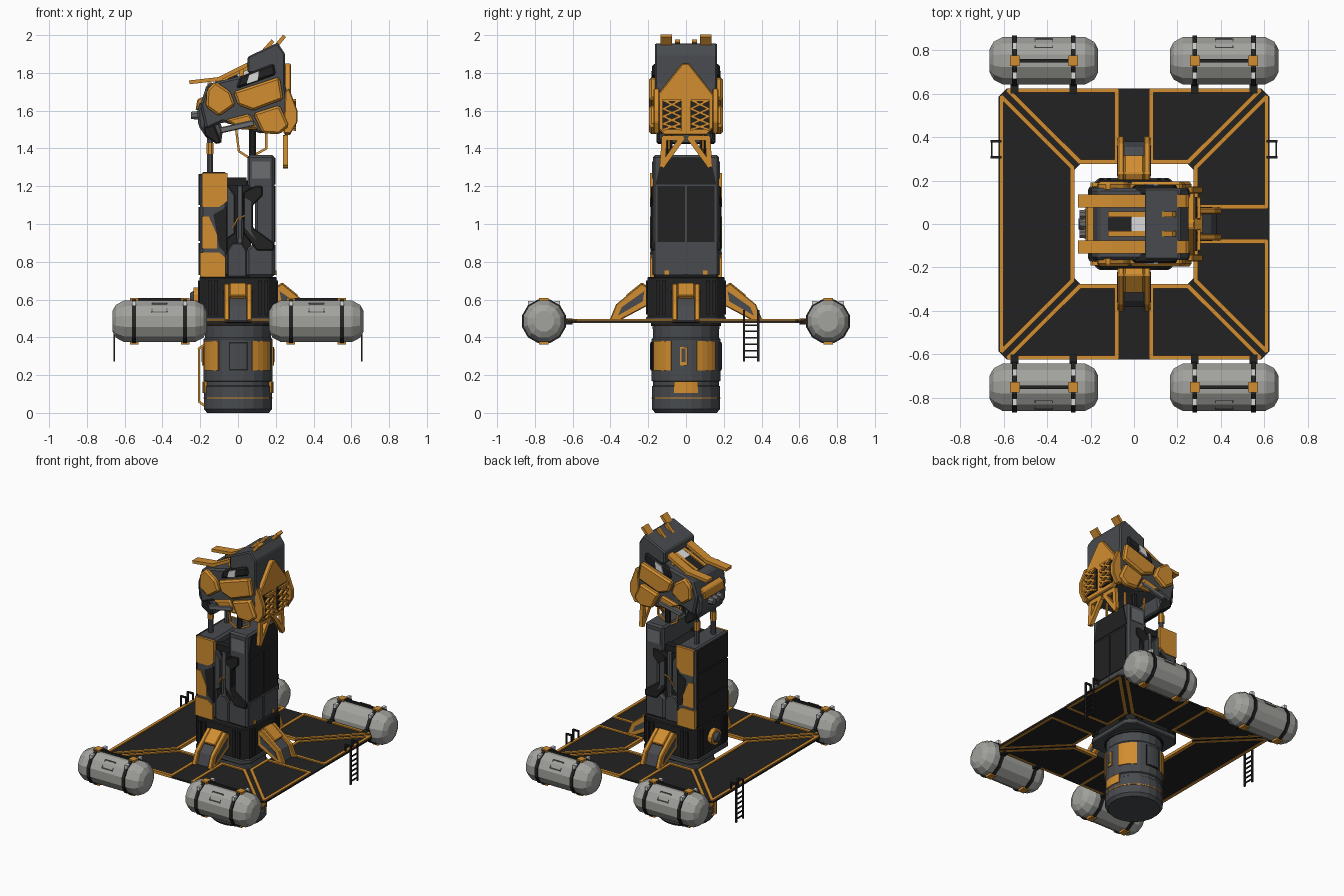
import bpy, bmesh, math
from mathutils import Vector

def material(name, r, g, b):
    m = bpy.data.materials.new(name)
    m.diffuse_color = (r, g, b, 1)
    return m

ORANGE = material("orange", 0.64, 0.27, 0.03)
BLACK = material("black", 0.016, 0.016, 0.017)
GREY = material("dark_grey", 0.065, 0.07, 0.077)
TANK = material("light_grey", 0.36, 0.36, 0.34)
WHITE = material("white", 0.7, 0.7, 0.7)
MID = material("mid_grey", 0.15, 0.155, 0.16)

def finish(name, bm, mat, bevel=0):
    bmesh.ops.recalc_face_normals(bm, faces=bm.faces)
    me = bpy.data.meshes.new(name)
    bm.to_mesh(me)
    bm.free()
    me.materials.append(mat)
    ob = bpy.data.objects.new(name, me)
    bpy.context.collection.objects.link(ob)
    if bevel:
        mod = ob.modifiers.new("bevel", 'BEVEL')
        mod.width, mod.segments, mod.limit_method = bevel, 1, 'ANGLE'
    return ob

def prism(name, pts, axis, a, b, mat, bevel=0):
    """Extrude a 2D outline along an axis from a to b."""
    put = {'x': lambda p, t: (t, p[0], p[1]), 'y': lambda p, t: (p[0], t, p[1]),
           'z': lambda p, t: (p[0], p[1], t)}[axis]
    bm = bmesh.new()
    lo = [bm.verts.new(put(p, a)) for p in pts]
    hi = [bm.verts.new(put(p, b)) for p in pts]
    bm.faces.new(lo)
    bm.faces.new(hi)
    n = len(pts)
    for i in range(n):
        bm.faces.new((lo[i], lo[(i + 1) % n], hi[(i + 1) % n], hi[i]))
    return finish(name, bm, mat, bevel)

def box(name, x0, x1, y0, y1, z0, z1, mat, bevel=0):
    return prism(name, [(x0, y0), (x1, y0), (x1, y1), (x0, y1)], 'z', z0, z1, mat, bevel)

def both(name, pts, a, b, mat, bevel=0):
    """Front and back copies of an outline drawn in x, z."""
    for s, tag in ((-1, "front"), (1, "back")):
        prism(f"{name}_{tag}", pts, 'y', s * a, s * b, mat, bevel)

def rect(x0, x1, z0, z1):
    return [(x0, z0), (x1, z0), (x1, z1), (x0, z1)]

def octagon(r, c):
    return [(r, c - r), (r, r - c), (r - c, r), (c - r, r), (-r, r - c), (-r, c - r), (c - r, -r), (r - c, -r)]

def beams(name, path, w, h, mat, closed=False, up=(0, 0, 1)):
    """Rectangular bars along a path of 3D points, w across and h along 'up'."""
    bm = bmesh.new()
    path = [Vector(p) for p in path]
    for p, q in zip(path, path[1:] + (path[:1] if closed else [])):
        d = (q - p).normalized()
        side = d.cross(Vector(up))
        side = (side if side.length > 0.01 else d.cross(Vector((0, 1, 0)))).normalized()
        top = side.cross(d).normalized() * h / 2
        side = side * w / 2
        ends = [[bm.verts.new(c + i * side + j * top) for i, j in ((1, 1), (-1, 1), (-1, -1), (1, -1))]
                for c in (p - d * w * 0.3, q + d * w * 0.3)]
        for f in ends:
            bm.faces.new(f)
        for i in range(4):
            k = (i + 1) % 4
            bm.faces.new((ends[0][i], ends[0][k], ends[1][k], ends[1][i]))
    return finish(name, bm, mat)

def lathe(name, prof, n, axis, at, mat):
    """Turn (radius, position) points round an axis, closing both ends."""
    bm = bmesh.new()
    rings = []
    for r, t in prof:
        ring = []
        for i in range(n):
            a = 2 * math.pi * (i + 0.5) / n
            c, s = r * math.cos(a), r * math.sin(a)
            v = {'x': (t, c, s), 'y': (c, t, s), 'z': (c, s, t)}[axis]
            ring.append(bm.verts.new(Vector(v) + Vector(at)))
        rings.append(ring)
    for A, B in zip(rings, rings[1:]):
        for i in range(n):
            bm.faces.new((A[i], A[(i + 1) % n], B[(i + 1) % n], B[i]))
    bm.faces.new(rings[0])
    bm.faces.new(rings[-1])
    return finish(name, bm, mat)

def arc_panel(name, a0, a1, z0, z1, r, mat):
    pts = [(rr * math.cos(math.radians(a0 + (a1 - a0) * i / 4)), rr * math.sin(math.radians(a0 + (a1 - a0) * i / 4)))
           for rr, order in ((r, range(5)), (r - 0.014, range(4, -1, -1))) for i in order]
    return prism(name, pts, 'z', z0, z1, mat)

# Lower drum with curved panels, bands and a side pipe
lathe("drum", [(0.165, 0), (0.183, 0.02), (0.183, 0.14), (0.176, 0.145), (0.176, 0.165), (0.184, 0.17),
               (0.184, 0.39), (0.176, 0.4), (0.18, 0.48)], 20, 'z', (0, 0, 0), GREY)
lathe("drum_line", [(0.186, 0.075), (0.186, 0.081)], 20, 'z', (0, 0, 0), ORANGE)
lathe("drum_top_band", [(0.187, 0.46), (0.187, 0.49)], 20, 'z', (0, 0, 0), BLACK)
for a in (0, 180):
    arc_panel("drum_panel_a", a - 66, a - 25, 0.225, 0.38, 0.189, ORANGE)
    arc_panel("drum_panel_b", a + 18, a + 56, 0.225, 0.38, 0.189, ORANGE)
    arc_panel("drum_hatch", a - 10, a + 2, 0.25, 0.35, 0.19, ORANGE)
    arc_panel("drum_hatch_inset", a - 7, a - 1, 0.27, 0.34, 0.192, GREY)
    arc_panel("drum_low_panel", a - 20, a + 20, 0.105, 0.165, 0.188, ORANGE)
    arc_panel("drum_door_rim", a + 75, a + 106, 0.225, 0.375, 0.188, BLACK)
    arc_panel("drum_door", a + 77, a + 104, 0.232, 0.368, 0.19, GREY)
beams("drum_pipe", [(-0.18, -0.03, 0.36), (-0.207, -0.03, 0.34), (-0.207, -0.03, 0.06), (-0.18, -0.03, 0.04)],
      0.012, 0.012, ORANGE, up=(0, 1, 0))

# Deck: four black quarters round an eight-sided hole
outer, inner = octagon(0.625, 0.04), octagon(0.28, 0.035)
bm = bmesh.new()
rings = [[bm.verts.new((x, y, z)) for x, y in o] for o, z in
         ((outer, 0.478), (outer, 0.489), (inner, 0.489), (inner, 0.478))]
for k in range(4):
    A, B = rings[k], rings[(k + 1) % 4]
    for i in range(8):
        bm.faces.new((A[i], A[(i + 1) % 8], B[(i + 1) % 8], B[i]))
finish("deck", bm, BLACK)

def rim(name, pts):
    beams(name, [(x, y, 0.487) for x, y in pts], 0.02, 0.02, ORANGE, True)
rim("deck_rim_left", [(-0.61, 0.585), (-0.285, 0.26), (-0.285, -0.26), (-0.61, -0.585)])
for s in (1, -1):
    rim("deck_rim_right", [(0.61, s * 0.585), (0.61, s * 0.08), (0.285, s * 0.08), (0.285, s * 0.26)])
    for t in (1, -1):
        rim("deck_rim_side", [(t * 0.58, s * 0.615), (t * 0.08, s * 0.615), (t * 0.08, s * 0.287), (t * 0.25, s * 0.287)])

# Tanks with straps, buckles and a tie bar
for sx in (1, -1):
    for sy in (1, -1):
        at = (sx * 0.415, sy * 0.752, 0.485)
        lathe("tank", [(0.055, -0.25), (0.09, -0.232), (0.113, -0.19), (0.113, 0.19), (0.09, 0.232), (0.055, 0.25)],
              12, 'x', at, TANK)
        for d in (-0.135, 0.135):
            x, y, z = at[0] + d, at[1], at[2]
            lathe("tank_strap", [(0.12, -0.011), (0.12, 0.011)], 12, 'x', (x, y, z), BLACK)
            for u in (1, -1):
                box("strap_clamp", x - 0.022, x + 0.022, y - 0.025, y + 0.025, z + u * 0.105, z + u * 0.124, ORANGE)
                box("strap_buckle", x - 0.01, x + 0.01, y + u * 0.055, y + u * 0.085, z + 0.07, z + 0.108, WHITE)
            box("tank_mount", x - 0.018, x + 0.018, sy * 0.6, sy * 0.65, 0.468, 0.5, BLACK)
        beams("tank_bar", [(at[0] - 0.12, at[1], 0.6), (at[0] + 0.12, at[1], 0.6)], 0.015, 0.014, BLACK)
        beams("tank_hatch", [(at[0] + i * 0.04, at[1] - sy * 0.0 + sy * j, k) for i, j, k in
              ((-1, 0.06, 0.578), (1, 0.06, 0.578), (1, 0.1, 0.535), (-1, 0.1, 0.535))], 0.005, 0.006, MID, True)

# Ladders with a hoop above the deck
for s in (1, -1):
    for y in (0.307, 0.382):
        beams("ladder_rail", [(s * 0.655, y, 0.275), (s * 0.655, y, 0.54), (s * 0.615, y, 0.54), (s * 0.615, y, 0.485)],
              0.01, 0.012, BLACK, up=(0, 1, 0))
    for i in range(6):
        z = 0.295 + i * 0.034
        beams("ladder_rung", [(s * 0.655, 0.307, z), (s * 0.655, 0.382, z)], 0.008, 0.008, BLACK)

# Collar with ribs and the round hub on its left face
prism("collar", octagon(0.205, 0.045), 'z', 0.49, 0.72, BLACK, 0.006)
prism("collar_foot", octagon(0.212, 0.05), 'z', 0.475, 0.51, GREY, 0.006)
for s in (1, -1):
    for t in (-0.15, -0.115, 0.115, 0.15):
        box("collar_rib", t - 0.01, t + 0.01, s * 0.2, s * 0.213, 0.52, 0.7, BLACK)
        box("collar_rib_side", s * 0.2, s * 0.213, t - 0.01, t + 0.01, 0.52, 0.7, BLACK)
lathe("hub", [(0.055, -0.235), (0.055, -0.2)], 12, 'x', (0, 0, 0.61), ORANGE)
lathe("hub_cap", [(0.025, -0.255), (0.038, -0.235)], 12, 'x', (0, 0, 0.61), GREY)

# Sloping brackets on front, back and right
cheek = [(0.19, 0.66), (0.235, 0.685), (0.37, 0.575), (0.405, 0.49), (0.35, 0.49), (0.19, 0.575)]
core = [(0.19, 0.65), (0.23, 0.67), (0.355, 0.565), (0.38, 0.49), (0.35, 0.495), (0.19, 0.59)]
cap = [(0.19, 0.665), (0.235, 0.69), (0.32, 0.622), (0.3, 0.6), (0.19, 0.62)]
for axis, s in (('x', 1), ('x', -1), ('y', 1)):
    f = lambda pts: [(s * p, z) for p, z in pts]
    prism("bracket_core", f(core), axis, -0.06, 0.06, GREY)
    prism("bracket_cap", f(cap), axis, -0.045, 0.045, ORANGE, 0.005)
    for t in (1, -1):
        prism("bracket_cheek", f(cheek), axis, t * 0.045, t * 0.075, ORANGE, 0.005)
        prism("bracket_inset", f([(0.22, 0.645), (0.34, 0.56), (0.36, 0.515), (0.23, 0.59)]), axis, t * 0.07, t * 0.078, GREY)

# Tower: two columns round a recessed core
box("tower_core", -0.07, 0.07, -0.15, 0.15, 0.7, 1.23, BLACK)
box("left_column", -0.2, -0.055, -0.183, 0.183, 0.72, 1.275, GREY, 0.015)
prism("right_column", [(0.045, 0.72), (0.193, 0.72), (0.193, 1.365), (0.05, 1.365), (0.05, 1.2), (0.09, 1.16),
                       (0.09, 0.9), (0.045, 0.87)], 'y', -0.175, 0.175, GREY, 0.012)
both("upper_panel", [(-0.19, 1.09), (-0.1, 1.09), (-0.055, 1.12), (-0.055, 1.27), (-0.19, 1.27)], 0.17, 0.19, ORANGE)
both("middle_panel", [(-0.19, 0.87), (-0.11, 0.87), (-0.11, 0.94), (-0.155, 1.04), (-0.19, 1.04)], 0.17, 0.19, ORANGE)
both("lower_panel", [(-0.2, 0.72), (-0.065, 0.72), (-0.065, 0.82), (-0.1, 0.85), (-0.2, 0.85)], 0.17, 0.19, ORANGE)
both("column_recess", [(-0.1, 0.88), (-0.06, 0.84), (-0.06, 1.09), (-0.13, 1.05)], 0.17, 0.187, BLACK)
both("core_foot", [(-0.055, 0.72), (0.045, 0.72), (0.045, 0.86), (0.02, 0.9), (-0.03, 0.9), (-0.055, 0.86)], 0.12, 0.17, GREY, 0.006)
both("core_plate", [(-0.06, 0.92), (-0.015, 0.95), (-0.015, 1.15), (-0.05, 1.2), (-0.06, 1.2)], 0.12, 0.175, GREY, 0.005)
both("side_frame", [(0.03, 1.17), (0.09, 1.2), (0.13, 1.2), (0.13, 1.15), (0.08, 1.1), (0.08, 0.98), (0.19, 0.9),
                    (0.19, 0.86), (0.1, 0.86), (0.03, 0.95)], 0.12, 0.185, BLACK, 0.005)
both("frame_plate", [(0.035, 1.14), (0.07, 1.12), (0.07, 0.96), (0.1, 0.91), (0.035, 0.98)], 0.18, 0.189, GREY)
both("top_panel", rect(0.075, 0.17, 1.24, 1.33), 0.17, 0.179, MID)
both("core_rail", rect(-0.055, 0.045, 1.2, 1.245), 0.12, 0.16, BLACK)
for s in (1, -1):
    lathe("core_piston", [(0.014, 0.9), (0.014, 1.2)], 8, 'z', (0.01, s * 0.165, 0), MID)
    lathe("core_piston_sleeve", [(0.02, 0.92), (0.02, 1.02)], 8, 'z', (0.01, s * 0.165, 0), GREY)
    beams("core_cable", [(-0.03, s * 0.18, 0.98), (0.0, s * 0.185, 1.03), (0.05, s * 0.185, 1.05)], 0.008, 0.008, ORANGE)
    box("right_panel", 0.19, 0.199, s * 0.004, s * 0.152, 0.905, 1.2, BLACK)
    prism("right_low_panel", [(s * 0.01, 0.73), (s * 0.16, 0.73), (s * 0.16, 0.86), (s * 0.13, 0.89), (s * 0.01, 0.89)],
          'x', 0.19, 0.198, GREY)
    box("right_latch", 0.19, 0.204, s * 0.09, s * 0.115, 0.73, 0.755, ORANGE)
prism("right_top_panel", [(-0.16, 1.21), (0.16, 1.21), (0.13, 1.35), (-0.13, 1.35)], 'x', 0.19, 0.198, BLACK)
for z0, z1 in ((0.73, 0.9), (0.91, 1.09), (1.1, 1.265)):
    box("left_panel", -0.208, -0.195, -0.165, 0.165, z0, z1, BLACK)

# Lift rods between tower and head
for s in (1, -1):
    y = s * 0.09
    lathe("left_rod", [(0.017, 1.26), (0.017, 1.55)], 8, 'z', (-0.148, y, 0), GREY)
    lathe("left_rod_sleeve", [(0.021, 1.37), (0.021, 1.43)], 8, 'z', (-0.148, y, 0), ORANGE)
    lathe("right_rod", [(0.019, 1.35), (0.019, 1.55)], 8, 'z', (0.077, y, 0), BLACK)
    beams("under_frame", [(-0.01, y, 1.5), (0.005, y, 1.385), (0.06, y, 1.35), (0.15, y, 1.4), (0.15, y, 1.49)],
          0.012, 0.012, ORANGE, up=(0, 1, 0))

# Head body, snout and rear block
prism("head_body", [(-0.2, 1.63), (-0.165, 1.74), (0.04, 1.79), (0.22, 1.83), (0.25, 1.74), (0.275, 1.6), (0.25, 1.5),
                    (0.12, 1.48), (-0.08, 1.54), (-0.17, 1.5)], 'y', -0.165, 0.165, GREY, 0.012)
prism("head_block", [(0.05, 1.8), (0.05, 1.885), (0.21, 1.96), (0.25, 1.9), (0.25, 1.6), (0.2, 1.6), (0.18, 1.8)],
      'y', -0.165, 0.165, GREY, 0.008)
prism("snout", [(-0.215, 1.6), (-0.2, 1.65), (-0.12, 1.6), (-0.08, 1.5), (-0.09, 1.42), (-0.17, 1.46), (-0.21, 1.52)],
      'y', -0.14, 0.14, GREY, 0.012)
prism("snout_lip", [(-0.18, 1.56), (-0.14, 1.56), (-0.09, 1.44), (-0.11, 1.42), (-0.18, 1.47)], 'y', -0.155, 0.155, BLACK, 0.008)
prism("snout_brow", [(-0.225, 1.6), (-0.215, 1.66), (-0.17, 1.68), (-0.18, 1.62)], 'y', -0.11, 0.11, ORANGE, 0.006)
for y in (-0.045, 0, 0.045):
    lathe("snout_lamp", [(0.02, -0.25), (0.026, -0.2)], 8, 'x', (0, y, 1.575), MID)

# Armour on the head sides
both("cheek_panel", [(-0.17, 1.62), (-0.165, 1.71), (-0.12, 1.755), (-0.04, 1.7), (-0.015, 1.63), (-0.1, 1.57)], 0.15, 0.195, ORANGE, 0.012)
both("brow_panel", [(-0.025, 1.7), (0.22, 1.78), (0.24, 1.66), (0.08, 1.6), (0.0, 1.63)], 0.15, 0.195, ORANGE, 0.012)
both("jaw_panel", [(0.08, 1.585), (0.22, 1.63), (0.27, 1.52), (0.22, 1.475), (0.13, 1.48)], 0.15, 0.195, ORANGE, 0.012)
both("chin_panel", [(-0.07, 1.55), (0.06, 1.585), (0.11, 1.5), (0.02, 1.5)], 0.15, 0.185, ORANGE, 0.01)
both("chin_bar", [(-0.1, 1.51), (0.08, 1.55), (0.09, 1.52), (-0.09, 1.48)], 0.16, 0.19, MID, 0.005)
both("top_roller", [(-0.01, 1.715), (0.01, 1.78), (0.19, 1.85), (0.2, 1.79)], 0.13, 0.18, BLACK, 0.01)
both("roller_band", [(0.045, 1.74), (0.06, 1.79), (0.11, 1.81), (0.105, 1.76)], 0.125, 0.185, WHITE)

# Roll rails over the top, inner beams and centre roller
for s in (1, -1):
    beams("roof_rail", [(-0.24, s * 0.105, 1.752), (-0.1, s * 0.105, 1.768), (0.17, s * 0.105, 1.905),
                        (0.235, s * 0.105, 1.982)], 0.06, 0.02, ORANGE)
    beams("inner_beam", [(-0.11, s * 0.045, 1.755), (0.06, s * 0.045, 1.83), (0.18, s * 0.045, 1.965)], 0.025, 0.02, ORANGE)
    for x, z in ((-0.15, 1.74), (0.02, 1.81)):
        box("rail_post", x - 0.012, x + 0.012, s * 0.09, s * 0.12, z - 0.06, z + 0.01, ORANGE)
beams("roof_roller", [(-0.09, 0, 1.735), (0.1, 0, 1.82)], 0.06, 0.06, BLACK)
beams("roof_roller_band", [(0.02, 0, 1.785), (0.05, 0, 1.798)], 0.066, 0.066, WHITE)

# Rear shield with lattice pods and hanging legs
prism("shield", [(-0.02, 1.85), (0.015, 1.85), (0.165, 1.66), (0.165, 1.53), (0.11, 1.47), (-0.115, 1.47),
                 (-0.17, 1.53), (-0.17, 1.66)], 'x', 0.245, 0.28, ORANGE, 0.006)
for s in (1, -1):
    prism("shield_cheek", [(0.27, 1.72), (0.315, 1.6), (0.315, 1.54), (0.28, 1.48), (0.24, 1.48), (0.25, 1.7)],
          'y', s * 0.14, s * 0.172, ORANGE, 0.005)
    box("pod", 0.27, 0.29, s * 0.025, s * 0.125, 1.5, 1.655, BLACK)
    q = lambda y, z: (0.3, s * y, z)
    beams("pod_lattice", [q(0.025, 1.5), q(0.12, 1.53), q(0.03, 1.57), q(0.12, 1.61), q(0.03, 1.655), q(0.12, 1.655),
                          q(0.025, 1.61), q(0.12, 1.57), q(0.03, 1.53), q(0.12, 1.5)], 0.012, 0.014, ORANGE, up=(1, 0, 0))
    p = lambda y, z: (0.252, s * y, z)
    beams("leg", [p(0.02, 1.455), p(0.115, 1.455), p(0.125, 1.31)], 0.028, 0.025, ORANGE, True, up=(1, 0, 0))
